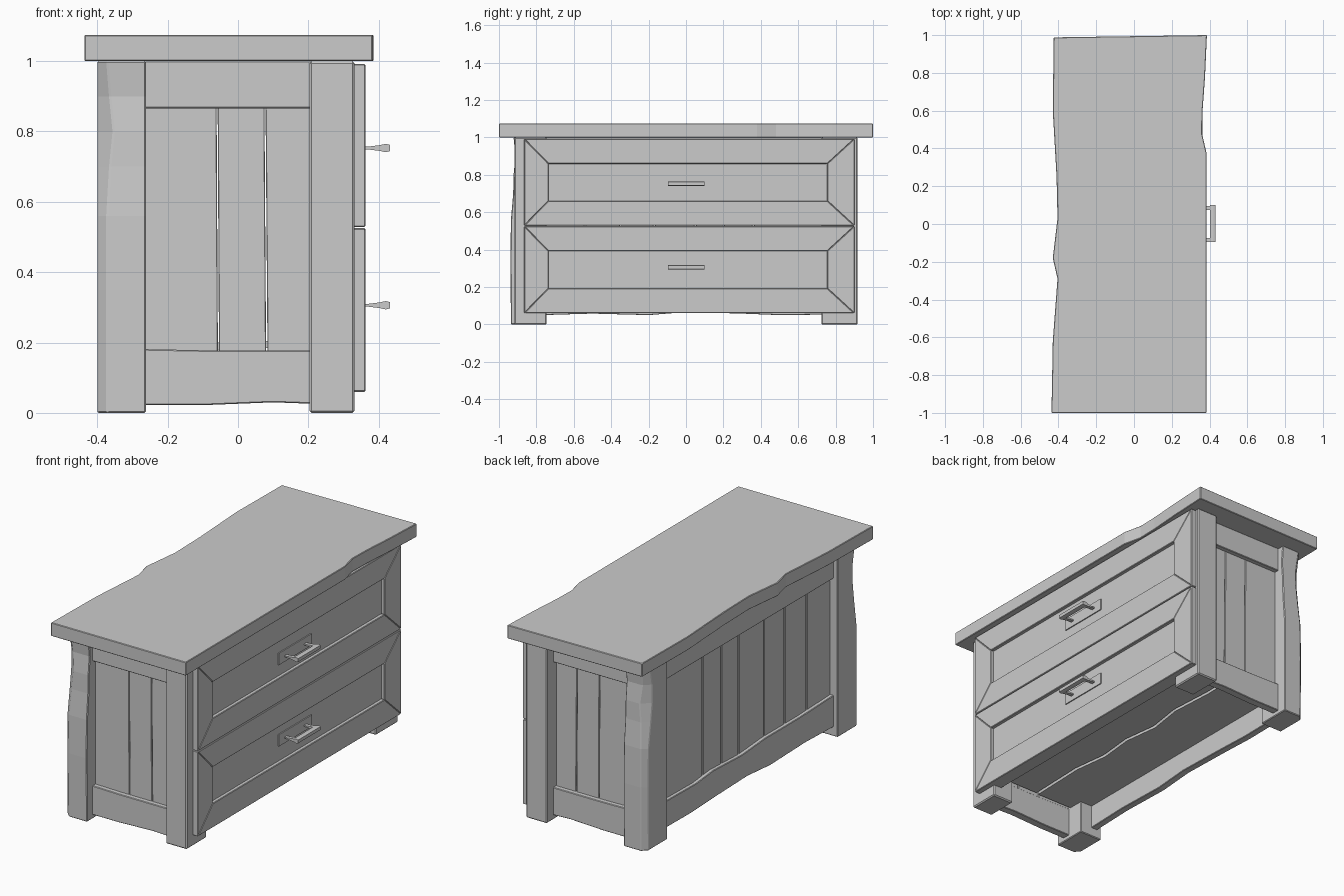
import bpy
import bmesh

cube = bpy.data.objects.get("Cube")
if cube:
    bpy.data.objects.remove(cube, do_unlink=True)

grey = bpy.data.materials.new("plain_grey")
grey.use_nodes = True
COLOUR = (0.6, 0.6, 0.6, 1)
grey.diffuse_color = COLOUR
grey.node_tree.nodes["Principled BSDF"].inputs["Base Color"].default_value = COLOUR


def finish(name, bm, bevel):
    bmesh.ops.recalc_face_normals(bm, faces=bm.faces)
    mesh = bpy.data.meshes.new(name)
    bm.to_mesh(mesh)
    bm.free()
    mesh.materials.append(grey)
    ob = bpy.data.objects.new(name, mesh)
    bpy.context.scene.collection.objects.link(ob)
    if bevel:
        mod = ob.modifiers.new("worn_edges", "BEVEL")
        mod.width = bevel
        mod.segments = 1
        mod.limit_method = "ANGLE"
        mod.angle_limit = 0.7


def loft(name, rings, bevel=0.004):
    """Skin a row of matching closed rings and cap both ends."""
    bm = bmesh.new()
    rows = [[bm.verts.new(p) for p in ring] for ring in rings]
    n = len(rows[0])
    for a, b in zip(rows, rows[1:]):
        for i in range(n):
            j = (i + 1) % n
            bm.faces.new((a[i], a[j], b[j], b[i]))
    bm.faces.new(rows[0])
    bm.faces.new(rows[-1])
    finish(name, bm, bevel)


def prism(name, axis, outline, lo, hi, bevel=0.004):
    """Extrude a 2D outline along an axis (0 = x, 1 = y, 2 = z)."""
    def place(p, d):
        q = list(p)
        q.insert(axis, d)
        return q
    loft(name, [[place(p, d) for p in outline] for d in (lo, hi)], bevel)


def box(name, x, y, z, bevel=0.004):
    prism(name, 2, [(x[0], y[0]), (x[1], y[0]), (x[1], y[1]), (x[0], y[1])], *z, bevel)


# Table top with worn long edges
top_back = [(-.425, .988), (-.43, .6), (-.41, .25), (-.405, .03), (-.43, -.18),
            (-.405, -.29), (-.43, -.62), (-.437, -1)]
top_front = [(.383, -1), (.383, .38), (.36, .48), (.363, .6), (.376, .78), (.386, 1)]
prism("table_top", 2, top_back + top_front, 1, 1.074, 0.003)

# Legs: the rear pair has a chamfered outer corner and a carved wave
WAVE = [(0, 0, .028), (.35, .003, .028), (.56, 0, .028), (.7, -.012, .036),
        (.8, -.014, .046), (.9, -.024, .036), (1, -.014, .028)]
# side, label, outer and inner y of the legs, back x, rail y, board y
ENDS = [(-1, "right", .936, .745, -.40, .888, .862), (1, "left", .915, .725, -.394, .862, .836)]
for side, label, outer, inner, back, rail, board in ENDS:
    rings = []
    for z, dy, c in WAVE:
        o = outer + dy
        rings.append([(-.262, inner * side, z), (-.262, o * side, z), (back + c, o * side, z),
                      (back, (o - c) * side, z), (back, inner * side, z)])
    loft("rear_leg_" + label, rings)
    box("front_leg_" + label, (.203, .331), sorted((inner * side, .918 * side)), (0, 1), .006)

    # End frame: rails and three loose boards
    span = sorted(((rail - .045) * side, rail * side))
    box("end_top_rail_" + label, (-.30, .21), span, (.866, 1), .003)
    prism("end_bottom_rail_" + label, 1,
          [(-.30, .022), (-.1, .022), (.1, .03), (.21, .026), (.21, .178), (-.1, .178), (-.30, .182)],
          *span, .003)
    thin = sorted(((board - .017) * side, board * side))
    for i, (a, b, c, d) in enumerate([(-.30, -.057, -.061, -.30), (-.054, .08, .075, -.058),
                                      (.084, .22, .22, .078)]):
        prism(f"end_board_{label}_{i + 1}", 1, [(a, .15), (b, .15), (c, .9), (d, .9)], *thin, .002)

# Back frame: rails with a hewn edge and upright boards
low = [(-.77, .05), (-.5, .058), (-.2, .05), (0, .066), (.3, .058), (.5, .05), (.77, .053)]
high = [(.77, .2), (.45, .195), (.3, .21), (.05, .2), (-.15, .215), (-.45, .215), (-.77, .225)]
prism("back_bottom_rail", 0, low + high, -.375, -.335, .003)
box("back_top_rail", (-.375, -.335), (-.77, .77), (.866, 1), .003)
cuts = [-.78, -.54, -.35, -.17, .05, .2, .36, .78]
for i, (a, b) in enumerate(zip(cuts, cuts[1:])):
    box(f"back_board_{i + 1}", (-.355, -.338), (a + .004, b - .004), (.15, .9), .002)

# Floor: two planks that meet along a rough gap
rough = [(-.03, -.83), (-.02, -.5), (-.045, -.3), (-.025, -.1), (-.05, .1), (-.02, .3), (-.035, .55), (-.03, .83)]
prism("front_floor_plank", 2, [(.322, .83), (.322, -.83)] + rough, .185, .205, 0)
prism("rear_floor_plank", 2, [(-.338, .83), (-.338, -.83)] + [(x - .012, y) for x, y in rough], .18, .2, 0)
box("front_bottom_rail", (.28, .328), (-.77, .77), (.062, .19), .002)

# Drawers: mitred frame, recessed panel and a pull
Y0, Y1, YI0, YI1 = -.865, .9, -.735, .755
for label, z0, z1, grip in (("lower", .06, .525, .306), ("upper", .528, .992, .753)):
    a, b = z0 + .133, z1 - .133
    frame = {
        "bottom": [(Y0, z0), (Y1, z0), (YI1, a), (YI0, a)],
        "top": [(Y0, z1), (YI0, b), (YI1, b), (Y1, z1)],
        "right": [(Y0, z0), (YI0, a), (YI0, b), (Y0, z1)],
        "left": [(Y1, z0), (Y1, z1), (YI1, b), (YI1, a)],
    }
    for part, outline in frame.items():
        prism(f"{label}_drawer_frame_{part}", 0, outline, .325, .362, .003)
    box(f"{label}_drawer_panel", (.322, .343), (YI0 - .03, YI1 + .03), (a - .03, b + .03), 0)

    # Pull: backplate and a flared bracket handle
    box(f"{label}_pull_plate", (.343, .349), (-.143, .143), (grip - .03, grip + .034), 0)
    bar = [(.403, grip - .008), (.42, grip - .012), (.432, grip - .009),
           (.432, grip + .009), (.42, grip + .012), (.403, grip + .008)]
    loft(f"{label}_pull_bar", [[(x, y, z) for x, z in bar] for y in (-.095, .1)], 0)
    for y in (-.085, .085):
        loft(f"{label}_pull_post_" + ("left" if y > 0 else "right"),
             [[(x, y - .01, grip - h), (x, y + .01, grip - h), (x, y + .01, grip + h), (x, y - .01, grip + h)]
              for x, h in ((.345, .003), (.37, .004), (.41, .009))], 0)
